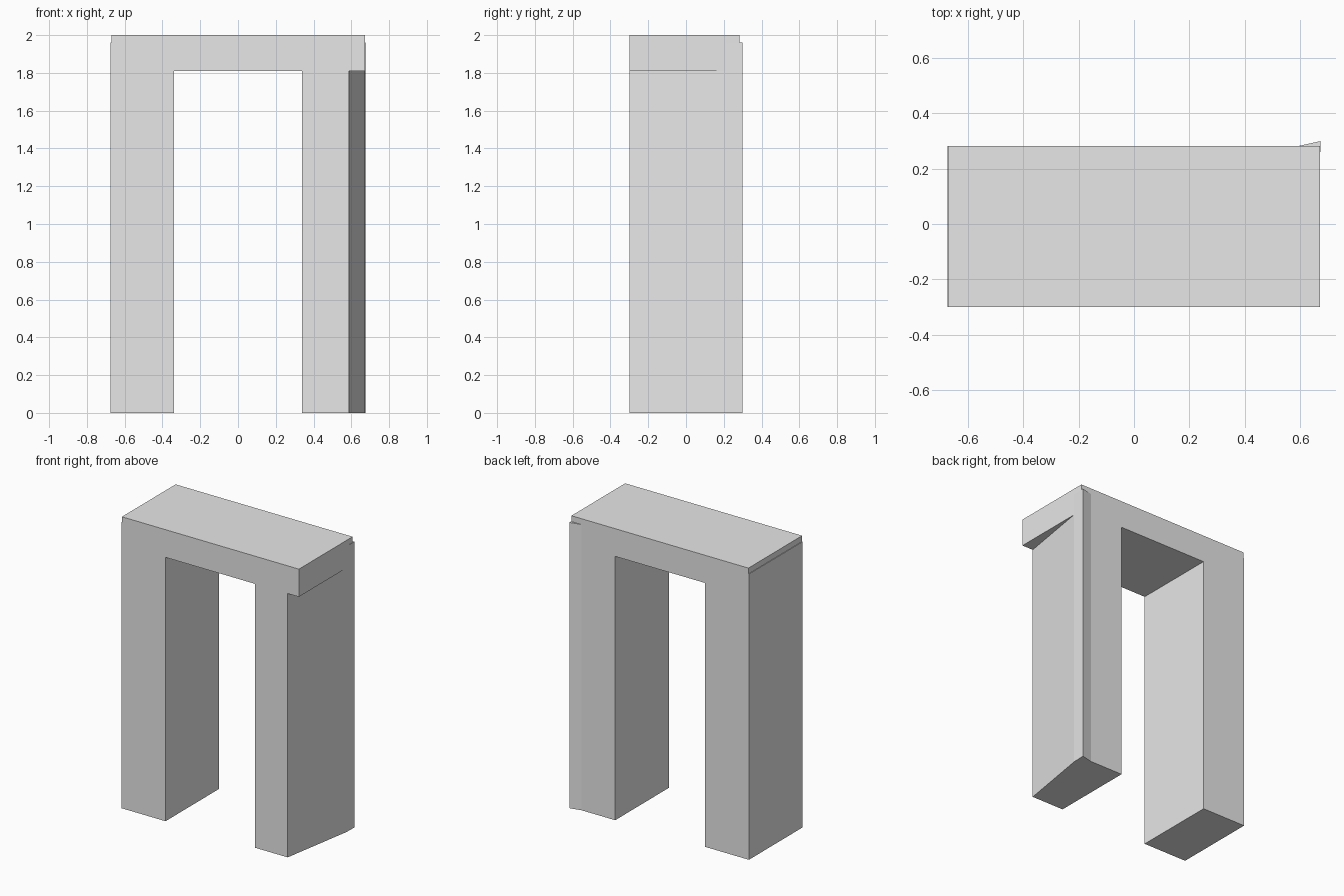
import bpy, bmesh
from mathutils import Vector

cube = bpy.data.objects.get("Cube")
if cube:
    bpy.data.objects.remove(cube, do_unlink=True)

FRONT, BACK = -0.30, 0.282
TOP, SOFFIT, LEG_TOP = 2.0, 1.81, 1.96

# Single plain grey
grey = bpy.data.materials.new("light_grey")
grey.use_nodes = True
grey.diffuse_color = (0.8, 0.8, 0.8, 1)
bsdf = next(n for n in grey.node_tree.nodes if n.type == "BSDF_PRINCIPLED")
bsdf.inputs["Base Color"].default_value = grey.diffuse_color


def prism(name, outline, push):
    """Extrude a flat outline along a vector into a closed solid."""
    bm = bmesh.new()
    face = bm.faces.new([bm.verts.new(p) for p in outline])
    result = bmesh.ops.extrude_face_region(bm, geom=[face], use_keep_orig=True)
    moved = [g for g in result["geom"] if isinstance(g, bmesh.types.BMVert)]
    bmesh.ops.translate(bm, verts=moved, vec=Vector(push))
    bmesh.ops.recalc_face_normals(bm, faces=bm.faces)
    mesh = bpy.data.meshes.new(name)
    bm.to_mesh(mesh)
    bm.free()
    mesh.materials.append(grey)
    obj = bpy.data.objects.new(name, mesh)
    bpy.context.collection.objects.link(obj)
    return obj


# Lintel and straight leg, with a fine ledge at the leg's outer top
arch = [(-0.675, 0), (-0.34, 0), (-0.34, SOFFIT), (0.672, SOFFIT),
        (0.672, TOP), (-0.671, TOP), (-0.671, LEG_TOP), (-0.675, LEG_TOP)]
prism("lintel_and_right_leg", [(x, FRONT, z) for x, z in arch],
      (0, BACK - FRONT, 0))

# Skewed leg, narrower at the front and flared past the lintel at the back
plan = [(0.34, FRONT), (0.587, FRONT), (0.672, 0.21), (0.675, 0.30),
        (0.594, BACK), (0.34, BACK)]
prism("left_leg", [(x, y, 0) for x, y in plan], (0, 0, LEG_TOP))
